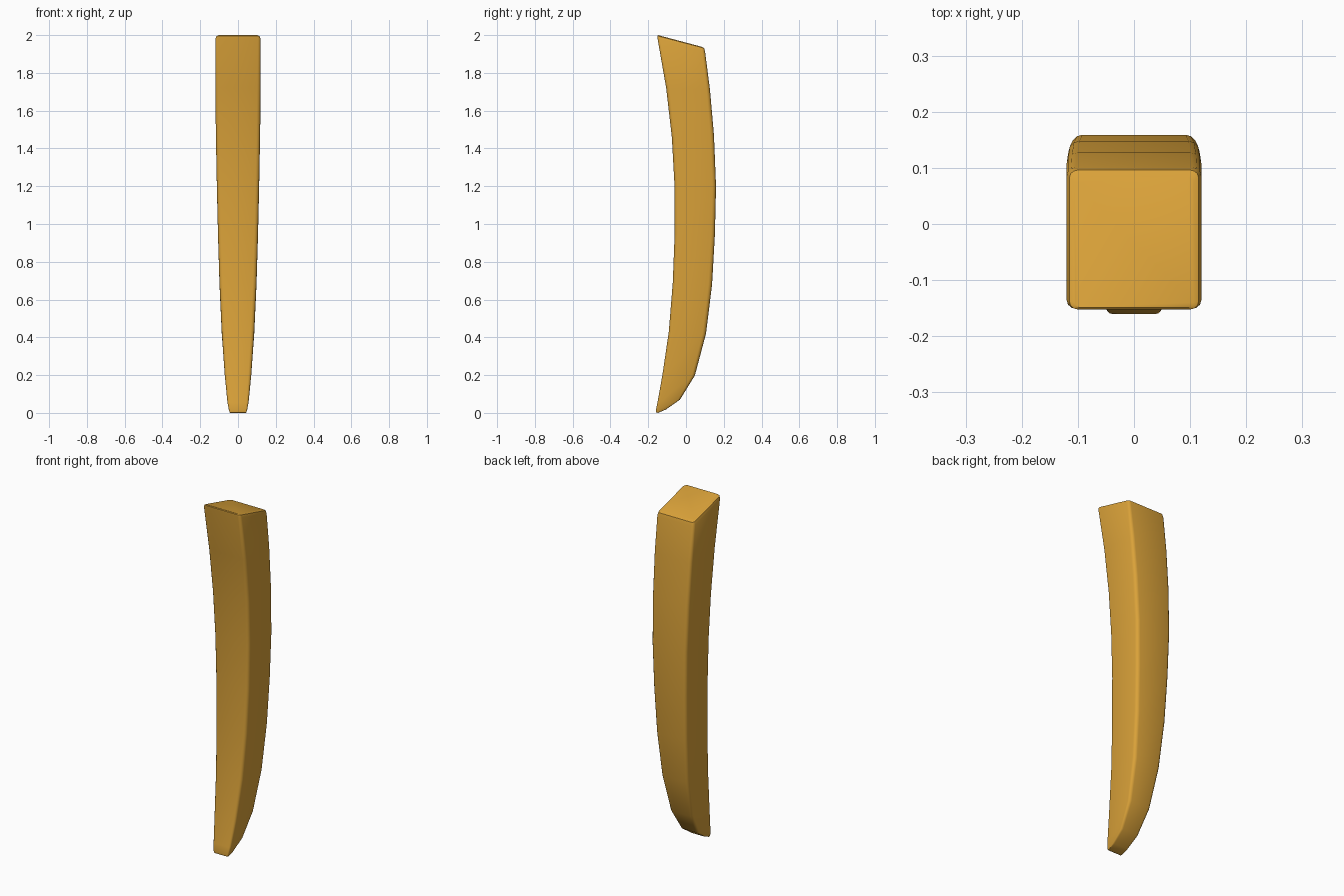
import bpy, bmesh, math
from mathutils import Vector

if "Cube" in bpy.data.objects:
    bpy.data.objects.remove(bpy.data.objects["Cube"])

gold = bpy.data.materials.new("golden yellow")
gold.diffuse_color = (0.70, 0.36, 0.041, 1)
gold.use_nodes = True
gold.node_tree.nodes["Principled BSDF"].inputs["Base Color"].default_value = gold.diffuse_color

# sections, tip to top: front (y, z), back (y, z), half width, corner radius
SECTIONS = [
    (-0.158, 0.002, -0.148, 0.000, 0.043, 0.003),
    (-0.160, 0.012, -0.106, 0.018, 0.048, 0.008),
    (-0.151, 0.055, -0.032, 0.070, 0.056, 0.012),
    (-0.125, 0.200, 0.047, 0.198, 0.070, 0.016),
    (-0.091, 0.430, 0.106, 0.420, 0.086, 0.019),
    (-0.070, 0.690, 0.138, 0.680, 0.098, 0.020),
    (-0.060, 0.950, 0.153, 0.945, 0.106, 0.020),
    (-0.061, 1.210, 0.159, 1.200, 0.112, 0.020),
    (-0.075, 1.460, 0.148, 1.470, 0.117, 0.020),
    (-0.105, 1.720, 0.127, 1.710, 0.120, 0.019),
    (-0.151, 1.984, 0.101, 1.912, 0.120, 0.016),
    (-0.152, 1.996, 0.096, 1.931, 0.115, 0.014),
    (-0.149, 2.000, 0.084, 1.938, 0.106, 0.010),
]


def ring(bm, fy, fz, by, bz, w, r):
    """Rounded rectangle spanning from the front point to the back point."""
    front, back = Vector((0, fy, fz)), Vector((0, by, bz))
    depth = (back - front).length
    d = (back - front) / depth
    r = min(r, depth * 0.45)
    verts = []
    corners = [(w - r, depth - r, 0), (r - w, depth - r, 90),
               (r - w, r, 180), (w - r, r, 270)]
    for cx, cd, start in corners:
        for k in range(4):
            a = math.radians(start + 30 * k)
            p = front + d * (cd + r * math.sin(a))
            p.x = cx + r * math.cos(a)
            verts.append(bm.verts.new(p))
    return verts


# curved tapering horn body
bm = bmesh.new()
rings = [ring(bm, *s) for s in SECTIONS]
n = len(rings[0])
for lo, hi in zip(rings, rings[1:]):
    for i in range(n):
        j = (i + 1) % n
        bm.faces.new((lo[i], lo[j], hi[j], hi[i]))
bm.faces.new(rings[0][::-1])
bm.faces.new(rings[-1])
bmesh.ops.recalc_face_normals(bm, faces=bm.faces)
mesh = bpy.data.meshes.new("curved_horn")
bm.to_mesh(mesh)
bm.free()
mesh.materials.append(gold)
horn = bpy.data.objects.new("curved_horn", mesh)
bpy.context.collection.objects.link(horn)
bpy.context.view_layer.objects.active = horn
horn.select_set(True)
bpy.ops.object.shade_smooth_by_angle(angle=math.radians(40))
